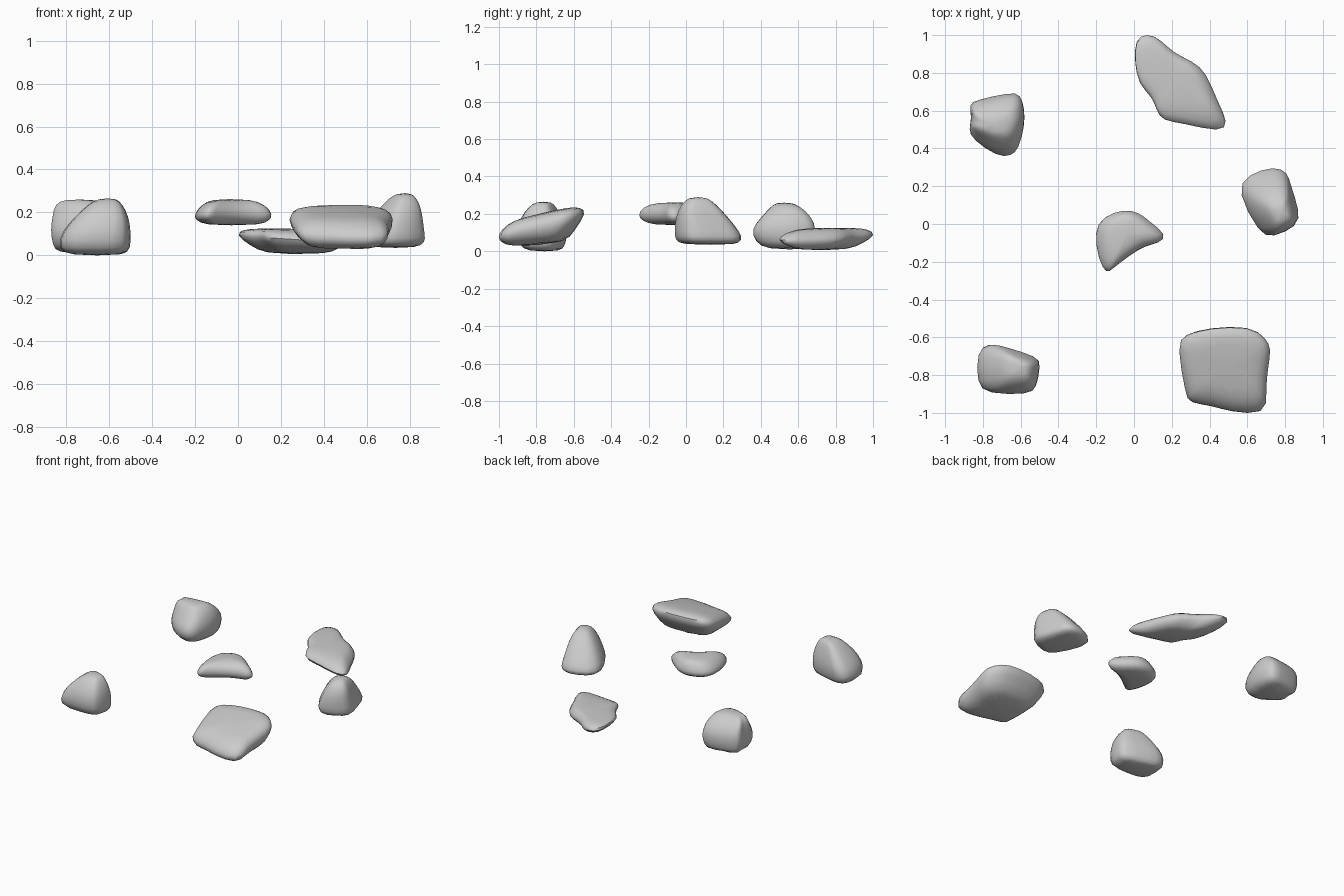
import bpy


def bounds(points):
    return [(min(p[i] for p in points), max(p[i] for p in points)) for i in range(len(points[0]))]


def rock(name, outline, levels):
    """Loft a plan outline through levels (z, x0, x1, y0, y1, optional tilts in x and y)."""
    (ox0, ox1), (oy0, oy1) = bounds(outline)
    unit = [((x - ox0) / (ox1 - ox0), (y - oy0) / (oy1 - oy0)) for x, y in outline]
    verts = []
    for z, x0, x1, y0, y1, *tilt in levels:
        tx, ty = tilt or (0, 0)
        for u, v in unit:
            verts.append((x0 + u * (x1 - x0), y0 + v * (y1 - y0),
                          z + tx * (2 * u - 1) + ty * (2 * v - 1)))
    n, m = len(unit), len(levels)
    faces = [(r * n + i, r * n + (i + 1) % n, (r + 1) * n + (i + 1) % n, (r + 1) * n + i)
             for r in range(m - 1) for i in range(n)]
    faces += [tuple(range(n))[::-1], tuple(range((m - 1) * n, m * n))]
    mesh = bpy.data.meshes.new(name)
    mesh.from_pydata(verts, [], faces)
    obj = bpy.data.objects.new(name, mesh)
    bpy.context.collection.objects.link(obj)
    bpy.ops.object.select_all(action='DESELECT')
    obj.select_set(True)
    bpy.context.view_layer.objects.active = obj
    mod = obj.modifiers.new("soften", 'SUBSURF')
    mod.levels = 1
    bpy.ops.object.modifier_apply(modifier=mod.name)
    # stretch back to the full size lost in softening
    want = bounds(verts)
    have = bounds([tuple(v.co) for v in obj.data.vertices])
    for v in obj.data.vertices:
        for i in range(3):
            t = (v.co[i] - have[i][0]) / (have[i][1] - have[i][0])
            v.co[i] = want[i][0] + t * (want[i][1] - want[i][0])
    obj.data.update()
    bpy.ops.object.shade_smooth_by_angle(angle=0.9)


def ccw(pts):
    return pts[::-1]  # outlines below are listed clockwise


# Front left boulder
rock("front_left_boulder",
     ccw([(-.83, -.68), (-.77, -.64), (-.69, -.66), (-.51, -.71), (-.50, -.75),
          (-.52, -.87), (-.56, -.90), (-.78, -.90), (-.83, -.85)]),
     [(.00, -.77, -.53, -.84, -.68), (.03, -.83, -.50, -.89, -.65),
      (.11, -.81, -.50, -.90, -.64), (.18, -.75, -.51, -.88, -.67),
      (.24, -.69, -.54, -.84, -.70), (.265, -.64, -.57, -.80, -.73)])

# Back left boulder
rock("back_left_boulder",
     ccw([(-.87, .63), (-.83, .65), (-.65, .69), (-.60, .68), (-.58, .60), (-.58, .52),
          (-.61, .40), (-.65, .365), (-.72, .36), (-.85, .45), (-.87, .50), (-.85, .56)]),
     [(.01, -.84, -.62, .44, .66), (.05, -.86, -.59, .38, .68),
      (.12, -.87, -.58, .36, .69), (.18, -.86, -.59, .41, .67),
      (.24, -.85, -.62, .46, .61), (.26, -.80, -.67, .49, .56)])

# Right boulder
rock("right_boulder",
     ccw([(.57, .17), (.62, .25), (.75, .295), (.81, .26), (.82, .21),
          (.865, .07), (.86, .00), (.73, -.06), (.68, -.04)]),
     [(.035, .62, .83, -.02, .26), (.06, .57, .87, -.055, .295),
      (.10, .58, .865, -.06, .285), (.19, .64, .855, -.05, .215),
      (.25, .69, .84, -.02, .16), (.29, .74, .81, .02, .11)])

# Middle floating stone
rock("middle_stone",
     ccw([(-.20, -.04), (-.16, .03), (-.06, .07), (.02, .05), (.06, .01), (.155, -.06),
          (.11, -.10), (.05, -.11), (-.02, -.15), (-.12, -.23), (-.14, -.25), (-.18, -.19)]),
     [(.14, -.15, .10, -.17, .03), (.165, -.195, .14, -.23, .06),
      (.19, -.20, .155, -.25, .07), (.235, -.17, .12, -.23, .05),
      (.262, -.12, .05, -.15, .03)])

# Back flat slab
rock("back_slab",
     ccw([(.01, .85), (.01, .97), (.07, 1.0), (.14, .97), (.20, .90), (.30, .86), (.37, .80),
          (.42, .66), (.48, .55), (.44, .50), (.25, .55), (.15, .56), (.12, .61),
          (.10, .68), (.03, .74)]),
     [(.006, .13, .40, .62, .86), (.04, .06, .45, .55, .94, -.01, 0),
      (.075, .005, .485, .50, 1.0, -.02, 0), (.11, .03, .43, .55, .96, -.01, 0),
      (.125, .10, .36, .64, .90)])

# Front wide slab, tilted up towards the back
rock("front_slab",
     ccw([(.24, -.64), (.28, -.59), (.40, -.555), (.62, -.545), (.69, -.61), (.72, -.66),
          (.70, -.76), (.69, -.88), (.70, -.995), (.50, -.975), (.42, -.945),
          (.30, -.93), (.29, -.90)]),
     [(.04, .34, .64, -.93, -.65, 0, .01), (.085, .28, .70, -.985, -.61, 0, .03),
      (.15, .24, .72, -1.0, -.545, 0, .06), (.19, .28, .69, -.95, -.58, 0, .045),
      (.207, .35, .63, -.88, -.64, 0, .028)])
